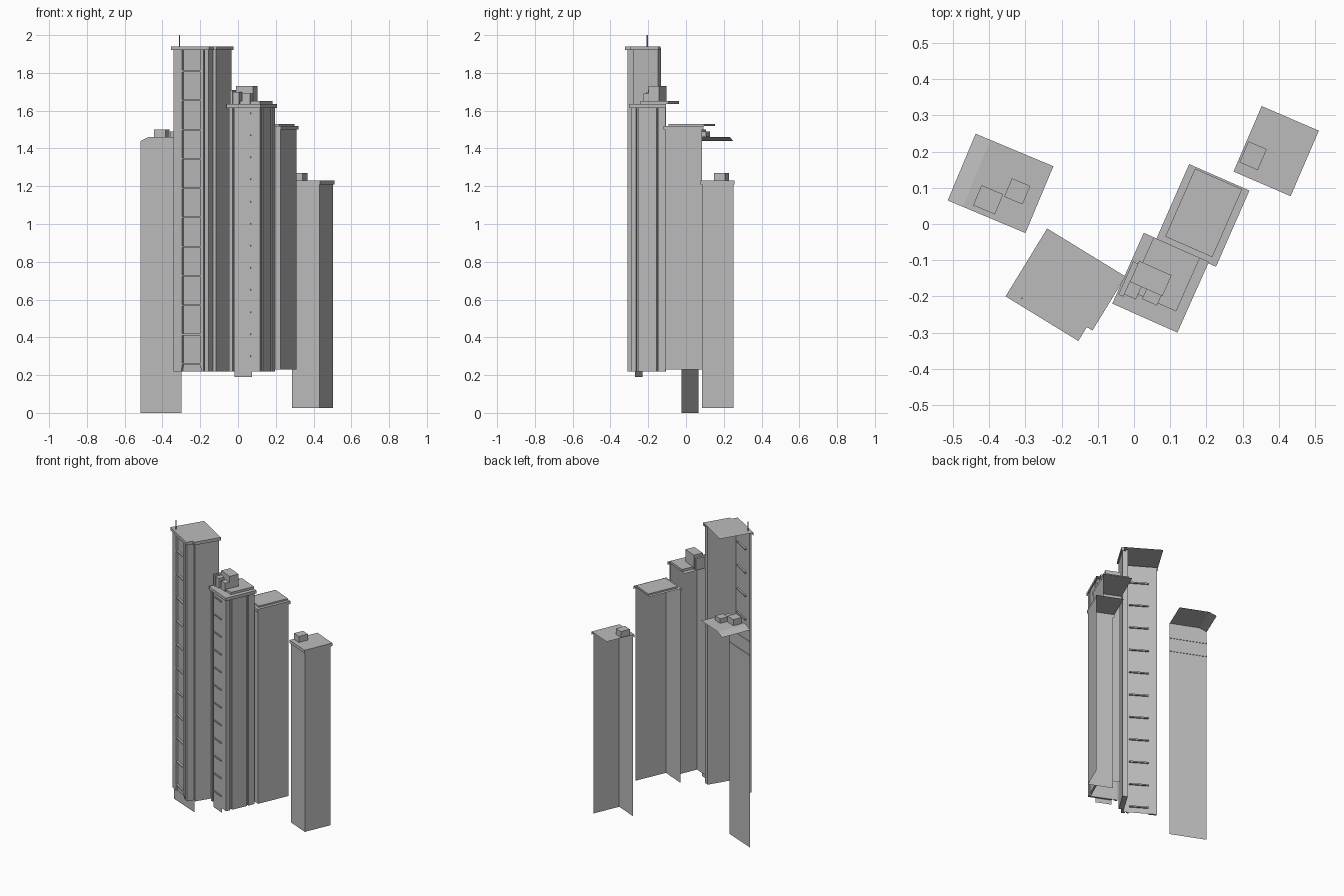
import bpy
import bmesh
from math import radians

cube = bpy.data.objects.get("Cube")
if cube:
    bpy.data.objects.remove(cube)

COLOUR = (0.5, 0.5, 0.5, 1)
grey = bpy.data.materials.new("concrete_grey")
grey.use_nodes = True
grey.diffuse_color = COLOUR
grey.node_tree.nodes["Principled BSDF"].inputs["Base Color"].default_value = COLOUR

LIP = 0.02      # height of the roof rims
INSET = 0.01    # overhang of the roofs
RELIEF = 0.012  # depth of the wall panels


def rectangle(u, v):
    return [(u[0], v[0]), (u[1], v[0]), (u[1], v[1]), (u[0], v[1])]


def strip(path, low, high):
    """Upright faces along a path, facing to its right."""
    return [[(*a, low), (*b, low), (*b, high), (*a, high)]
            for a, b in zip(path, path[1:])]


def box(u, v, z):
    """A closed block."""
    ring = rectangle(u, v)
    lid = [(*p, z[1]) for p in ring]
    floor = [(*p, z[0]) for p in reversed(ring)]
    return strip(ring + ring[:1], *z) + [lid, floor]


class Tower:
    """Local frame: origin at the front left corner, u along the front, v to the back."""

    def __init__(self, name, x, y, angle, width, depth, base, top):
        self.name = name
        self.place = (x, y, 0)
        self.angle = radians(angle)
        self.width, self.depth = width, depth
        self.base, self.top = base, top

    def add(self, part, faces):
        bm = bmesh.new()
        for face in faces:
            bm.faces.new([bm.verts.new(p) for p in face])
        bmesh.ops.remove_doubles(bm, verts=bm.verts, dist=0.0001)
        mesh = bpy.data.meshes.new(self.name + "_" + part)
        bm.to_mesh(mesh)
        bm.free()
        mesh.materials.append(grey)
        part_object = bpy.data.objects.new(mesh.name, mesh)
        part_object.location = self.place
        part_object.rotation_euler.z = self.angle
        bpy.context.collection.objects.link(part_object)

    # Front and right walls under an overhanging roof with a rim
    def shell(self, setback):
        ring = rectangle((0, self.width), (0, self.depth))
        rim = strip(ring[:-1], self.top - LIP, self.top)
        self.add("roof", rim + [[(*p, self.top) for p in ring]])
        walls = rectangle((INSET, self.width - setback), (setback, self.depth - INSET))
        self.add("walls", strip(walls[:-1], self.base, self.top - INSET))

    # Raised panels on the front wall, given by their spans along u
    def front_panels(self, setback, spans):
        faces = []
        for span in spans:
            faces += box(span, (setback - RELIEF, setback), (self.base, self.top - INSET))
        self.add("front_panels", faces)

    # Raised panels on the right wall, given by their spans along v
    def right_panels(self, setback, spans):
        outer = self.width - setback
        faces = []
        for span in spans:
            faces += box((outer, outer + RELIEF), span, (self.base, self.top - INSET))
        self.add("right_panels", faces)

    # Evenly spaced thin ledges across a bay
    def ledges(self, span, depths, first, step, count):
        faces = []
        for i in range(count):
            z = first + i * step
            faces += box(span, depths, (z - LIP / 5, z + LIP / 5))
        self.add("ledges", faces)

    # A block standing on the roof
    def roof_block(self, part, u, v, height):
        self.add(part, box(u, v, (self.top, self.top + height)))


# West tower: a single front wall under a roof with a sloped edge
west = Tower("west_tower", -0.515, 0.065, -22.7, 0.233, 0.2, 0, 1.46)
bend = 0.045
eave = west.top - LIP
outline = [(0, eave), (bend, west.top), (west.width, west.top)]
west.add("front_wall", [[(0, 0, 0), (west.width, 0, 0)]
                        + [(u, 0, z) for u, z in reversed(outline)]])
west.add("roof", [[(*a, z_a), (*b, z_b), (b[0], west.depth, z_b), (a[0], west.depth, z_a)]
                  for a, b, z_a, z_b in [((p[0], 0), (q[0], 0), p[1], q[1])
                                         for p, q in zip(outline, outline[1:])]])
west.roof_block("left_roof_box", (0.07, 0.135), (0.015, 0.075), 0.04)
west.roof_block("right_roof_box", (0.14, 0.195), (0.07, 0.125), 0.03)
west.ledges((0, west.width), (0.001, 0.004), 1.27, 0.09, 2)

# Tall tower: ladder bay between raised piers, and a stepped right wall
tall = Tower("tall_tower", -0.355, -0.2, -31.5, 0.236, 0.22, 0.22, 1.94)
recess = INSET + RELIEF
bay = (0.06, 0.18)
tall.shell(recess)
tall.front_panels(recess, [(INSET, bay[0]), (bay[1], 0.195), (0.203, tall.width - recess)])
tall.right_panels(recess, [(INSET, tall.depth - INSET)])
notch = 0.045
edge = tall.width
tall.add("side_roof", box((edge, edge + 0.018), (notch, tall.depth),
                          (tall.top - LIP, tall.top)))
tall.add("side_bay", box((edge - INSET, edge + INSET),
                         (notch + INSET, tall.depth - INSET),
                         (tall.base, tall.top - LIP)))
tall.ledges(bay, (INSET, recess + INSET), 0.26, 0.155, 11)
for side, u in zip(("left", "right"), bay):
    tall.add(side + "_bay_frame", box((u - LIP / 5, u + LIP / 5),
                                      (INSET - LIP / 10, recess),
                                      (tall.base + LIP, tall.top - LIP)))
tall.roof_block("antenna", (0.039, 0.043), (0.017, 0.021), 0.06)

# Middle tower: stair bay at the front, grooved right wall, stepped roof
middle = Tower("middle_tower", -0.06, -0.22, -24, 0.197, 0.214, 0.22, 1.635)
bay = (0.042, 0.142)
middle.shell(LIP)
middle.front_panels(LIP, [(INSET, 0.03), bay, (bay[1], middle.width - LIP)])
middle.right_panels(LIP, [(LIP - RELIEF, 0.035), (0.05, 0.155), (0.165, 0.205)])
middle.add("stair_bay_foot", strip(rectangle(bay, (INSET - LIP / 10, LIP))[:2], 0.19, 0.22))
middle.ledges((bay[0] + LIP / 4, bay[1] - LIP / 4), (LIP / 10, LIP), 0.3, 0.117, 12)
middle.roof_block("upper_roof", (0.03, 0.17), (0.052, middle.depth), 0.015)
middle.roof_block("penthouse", (LIP, 0.118), (0.075, 0.138), 0.095)
middle.roof_block("penthouse_left_wing", (LIP, 0.055), (0.037, 0.075), 0.065)
middle.roof_block("penthouse_right_wing", (0.07, 0.115), (0.045, 0.075), 0.055)
middle.roof_block("penthouse_side", (LIP / 4, LIP), (0.03, 0.13), 0.075)

# Back tower: plain walls and a stepped roof
back = Tower("back_tower", 0.06, -0.045, -23.7, 0.182, 0.23, 0.23, 1.52)
back.shell(INSET / 2)
back.roof_block("upper_roof", (LIP, back.width - LIP), (LIP, back.depth - INSET / 2), INSET)

# East tower: plain walls and a flat roof with one box
east = Tower("east_tower", 0.275, 0.145, -23.3, 0.172, 0.197, 0.025, 1.23)
east.shell(INSET / 2)
east.roof_block("roof_box", (INSET / 2, 0.06), (0.03, 0.093), 0.04)
